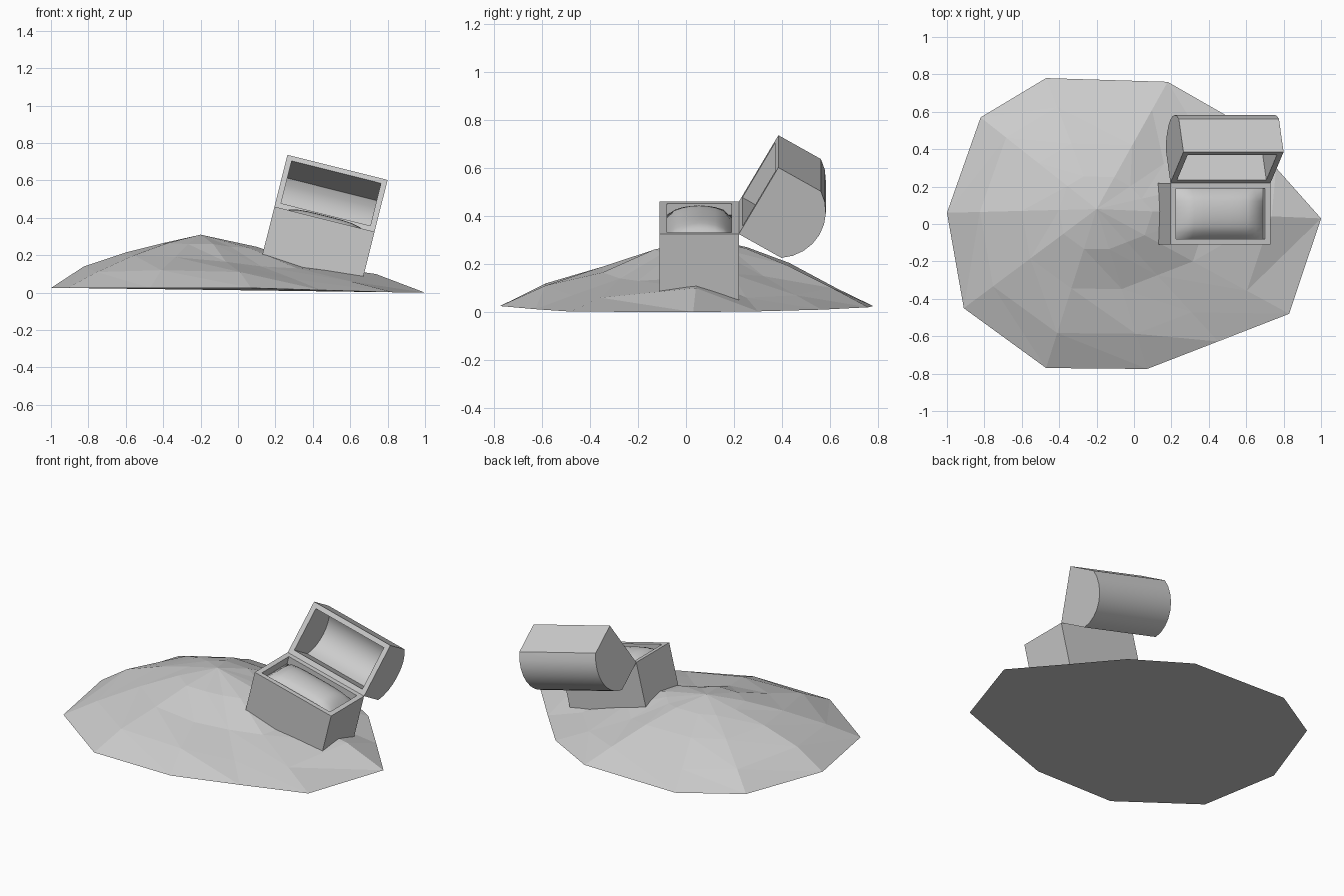
import bpy, bmesh
from math import radians, sin, cos, atan2, sqrt
from mathutils import Matrix, Vector

if "Cube" in bpy.data.objects:
    bpy.data.objects.remove(bpy.data.objects["Cube"])

# Shared frame of the tilted chest: origin at the centre of the body's rim
CHEST = Matrix.Translation((0.4625, 0.055, 0.3925)) @ Matrix.Rotation(radians(14.1), 4, 'Y')
HW, HD, H, WALL = 0.276, 0.165, 0.30, 0.03


def finish(name, bm, smooth=False):
    bmesh.ops.recalc_face_normals(bm, faces=bm.faces[:])
    mesh = bpy.data.meshes.new(name)
    bm.to_mesh(mesh)
    bm.free()
    ob = bpy.data.objects.new(name, mesh)
    bpy.context.collection.objects.link(ob)
    if smooth:
        bpy.ops.object.select_all(action='DESELECT')
        ob.select_set(True)
        bpy.context.view_layer.objects.active = ob
        bpy.ops.object.shade_smooth_by_angle(angle=radians(35))
    return ob


def hollow(name, outer, inner, smooth=False):
    """Open container from two y-z profiles whose first and last points are on the rim."""
    bm = bmesh.new()
    corners = []
    for prof, hw in ((outer, HW), (inner, HW - WALL)):
        a = [bm.verts.new((-hw, y, z)) for y, z in prof]
        b = [bm.verts.new((hw, y, z)) for y, z in prof]
        bm.faces.new(a)
        bm.faces.new(b)
        for i in range(len(prof) - 1):
            bm.faces.new((a[i], a[i + 1], b[i + 1], b[i]))
        corners.append([a[0], a[-1], b[-1], b[0]])
    o, n = corners
    for i in range(4):
        j = (i + 1) % 4
        bm.faces.new((o[i], o[j], n[j], n[i]))
    ob = finish(name, bm, smooth)
    ob.matrix_world = CHEST
    return ob


# Mound: spokes from the outline to the peak; x, y, base z, then three ring heights
SPOKES = [
    (-1.00, 0.06, 0.025, 0.140, 0.215, 0.265),
    (-0.82, 0.57, 0.030, 0.110, 0.200, 0.265),
    (-0.47, 0.78, 0.025, 0.100, 0.205, 0.270),
    (0.18, 0.76, 0.020, 0.100, 0.195, 0.265),
    (0.52, 0.565, 0.010, 0.070, 0.150, 0.250),
    (0.76, 0.30, 0.003, 0.060, 0.160, 0.250),
    (1.00, 0.03, 0.000, 0.100, 0.145, 0.245),
    (0.83, -0.48, 0.002, 0.060, 0.130, 0.240),
    (0.45, -0.628, 0.012, 0.070, 0.140, 0.245),
    (0.07, -0.775, 0.025, 0.110, 0.165, 0.260),
    (-0.47, -0.77, 0.025, 0.120, 0.190, 0.260),
    (-0.91, -0.45, 0.025, 0.110, 0.200, 0.265),
]
PX, PY, PZ = -0.2, 0.08, 0.31
bm = bmesh.new()
rings = []
for k, t in enumerate((0.0, 0.22, 0.5, 0.75)):
    rings.append([bm.verts.new((s[0] + (PX - s[0]) * t, s[1] + (PY - s[1]) * t, s[2 + k]))
                  for s in SPOKES])
peak = bm.verts.new((PX, PY, PZ))
n = len(SPOKES)
for i in range(n):
    j = (i + 1) % n
    for lo, hi in zip(rings, rings[1:]):
        bm.faces.new((lo[i], lo[j], hi[j]))
        bm.faces.new((lo[i], hi[j], hi[i]))
    bm.faces.new((rings[-1][i], rings[-1][j], peak))
bm.faces.new(rings[0])
finish("mound", bm)

# Chest body
hollow("chest_body",
       [(-HD, 0), (-HD, -H), (HD, -H), (HD, 0)],
       [(-HD + WALL, 0), (-HD + WALL, -H + WALL), (HD - WALL, -H + WALL), (HD - WALL, 0)])


# Arched lid, opened 120 degrees about the back rim
def lid_profile(inset, side, rise, steps=8):
    half = HD - inset
    r = (half * half + rise * rise) / (2 * rise)
    arc = atan2(half, r - rise)
    pts = [(HD - half, 0)]
    for i in range(steps + 1):
        a = -arc + 2 * arc * i / steps
        pts.append((HD + r * sin(a), side + rise - r + r * cos(a)))
    pts.append((HD + half, 0))
    c, s = cos(radians(60)), sin(radians(60))
    return [(HD + u * c + w * s, u * s - w * c) for u, w in pts]


hollow("chest_lid", lid_profile(0, 0.205, 0.088), lid_profile(WALL, 0.19, 0.073), True)

# Domed heap of contents filling the body
bm = bmesh.new()
bmesh.ops.create_grid(bm, x_segments=10, y_segments=8, size=1)
for v in bm.verts:
    x, y = v.co.x, v.co.y
    dome = sqrt(max(0, (1 - x ** 4) * (1 - y * y)))
    v.co = Vector((x * (HW - WALL), y * (HD - WALL), -0.05 + 0.07 * dome))
heap = finish("contents_heap", bm, True)
heap.matrix_world = CHEST
